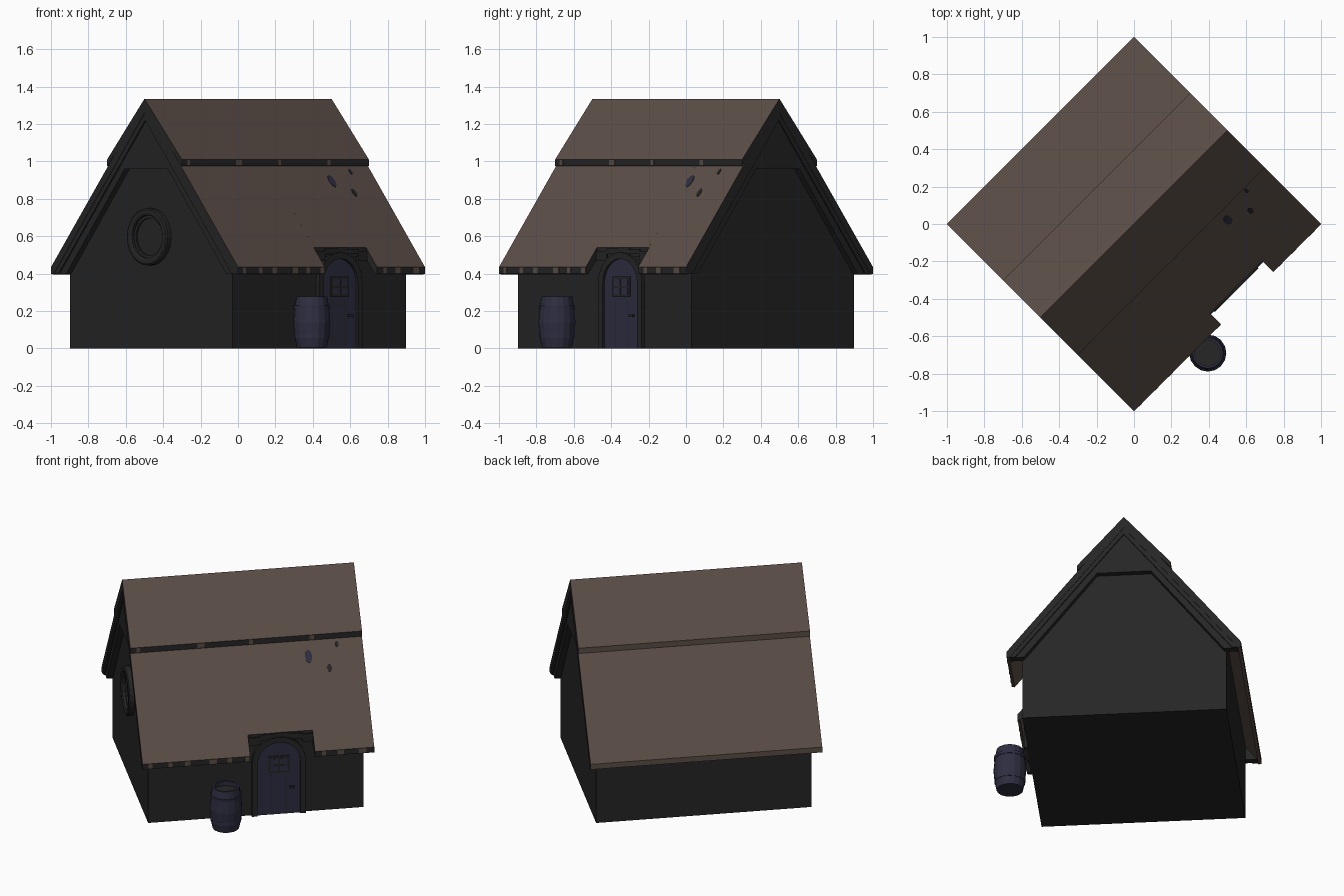
import bpy, bmesh, math, random
from mathutils import Matrix, Vector

if "Cube" in bpy.data.objects:
    bpy.data.objects.remove(bpy.data.objects["Cube"])
random.seed(4)
TURN = math.radians(45)  # the cottage stands diagonally


def material(name, r, g, b):
    m = bpy.data.materials.new(name)
    m.use_nodes = True
    m.diffuse_color = (r, g, b, 1)
    node = next(n for n in m.node_tree.nodes if n.type == "BSDF_PRINCIPLED")
    node.inputs["Base Color"].default_value = (r, g, b, 1)
    return m


DARK = material("charcoal", 0.019, 0.019, 0.019)
BROWN = material("roof_brown", 0.105, 0.075, 0.062)
NAVY = material("navy_wood", 0.027, 0.027, 0.053)


def finish(name, bm, mats, rule=None):
    bmesh.ops.recalc_face_normals(bm, faces=bm.faces[:])
    bm.normal_update()
    for f in bm.faces:
        f.material_index = rule(f) if rule else 0
    me = bpy.data.meshes.new(name)
    bm.to_mesh(me)
    bm.free()
    for m in mats:
        me.materials.append(m)
    ob = bpy.data.objects.new(name, me)
    ob.rotation_euler.z = TURN
    bpy.context.collection.objects.link(ob)
    return ob


def prism(name, pts, a, b, axis, mats, rule=None):
    """Extrude an outline from a to b, along the ridge (X) or towards the back (Y)."""
    bm = bmesh.new()
    place = (lambda p, d: (d, p[0], p[1])) if axis == "X" else (lambda p, d: (p[0], d, p[1]))
    face = bm.faces.new([bm.verts.new(place(p, a)) for p in pts])
    new = bmesh.ops.extrude_face_region(bm, geom=[face])["geom"]
    shift = Vector(place((0, 0), b - a))
    bmesh.ops.translate(bm, verts=[v for v in new if isinstance(v, bmesh.types.BMVert)], vec=shift)
    return finish(name, bm, mats, rule)


def box(name, x0, x1, y0, y1, z0, z1, mat):
    return prism(name, [(x0, z0), (x1, z0), (x1, z1), (x0, z1)], y0, y1, "Y", [mat])


def lathe(name, profile, segs, matrix, mats, rule=None, closed=False):
    bm = bmesh.new()
    vs = [bm.verts.new((r, 0, h)) for r, h in profile]
    edges = [bm.edges.new(e) for e in zip(vs, vs[1:])]
    if closed:
        edges.append(bm.edges.new((vs[-1], vs[0])))
    bmesh.ops.spin(bm, geom=vs + edges, axis=(0, 0, 1), cent=(0, 0, 0),
                   angle=math.tau, steps=segs, use_duplicate=False)
    bmesh.ops.remove_doubles(bm, verts=bm.verts[:], dist=0.0005)
    bm.transform(matrix)
    return finish(name, bm, mats, rule)


def mirrored(half):
    return half + [(-y, z) for y, z in reversed(half) if y > 0]


# Walls
W, L = 0.615, 0.657
prism("walls", mirrored([(0, 1.27), (W, 0.5), (W, 0)]), -L, L, "X", [DARK])

# Roof: two overlapping tiers, dark on gable ends and front edges
R = 0.707


def roof_rule(f):
    n = f.normal
    return 1 if abs(n.x) > 0.9 or n.y < -0.95 else 0


def slope(name, pts, side, a, b):
    prism(name, [(side * y, z) for y, z in pts], a, b, "X", [BROWN, DARK], roof_rule)


upper = [(0, 1.335), (0.283, 1.01), (0.283, 0.975), (0, 1.29)]
lower = [(0, 1.32), (R, 0.435), (R, 0.4), (0.69, 0.395), (0, 1.26)]
notched = [(0, 1.32), (0.624, 0.539), (0.624, 0.49), (0, 1.26)]
N0, N1 = -0.05, 0.345  # gap in the eave above the door
slope("roof_upper_front", upper, -1, -R, R)
slope("roof_upper_back", upper, 1, -R, R)
slope("roof_lower_back", lower, 1, -R, R)
slope("roof_lower_front_left", lower, -1, -R, N0)
slope("roof_lower_front_right", lower, -1, N1, R)
slope("roof_lower_front_middle", notched, -1, N0, N1)

# Worn brown chips along the dark front eave and tier step
for i in range(12):
    x = -0.68 + i * 0.115 + random.uniform(0, 0.04)
    w = random.uniform(0.02, 0.05)
    if x + w < N0 or N1 < x < 0.65:
        box("eave_chip", x, x + w, -R - 0.002, -R, 0.402, 0.434, BROWN)
    if i % 3 == 0:
        box("step_chip", x, x + w, -0.285, -0.283, 0.98, 1.008, BROWN)

# Small patches on the front slope: x, y, size, material
for x, y, s, m in [(0.37, -0.34, 0.028, NAVY), (0.4, -0.25, 0.016, DARK),
                   (0.49, -0.39, 0.018, DARK), (0.55, -0.3, 0.013, DARK)]:
    tilt = math.atan2(1.32 - 0.435, R)
    z = 1.32 - (1.32 - 0.435) / R * -y
    mat = Matrix.Translation((x, y, z)) @ Matrix.Rotation(tilt, 4, "X") @ Matrix.Diagonal((0.8, 1.5, 1, 1))
    lathe("roof_patch", [(0, 0.003), (s, 0.003), (s, -0.003), (0, -0.003)], 8, mat, [m])

# Gable boards with a collar filling the peak, and a narrow outer trim
board = mirrored([(0, 1.27), (0.69, 0.4), (0.604, 0.4), (0.163, 0.96)])
trim = mirrored([(0, 1.27), (0.69, 0.4), (0.655, 0.4)])
trim.insert(3, (0.0, 1.22))
for s in (-1, 1):
    prism("gable_board", board, s * 0.65, s * 0.694, "X", [DARK])
    prism("gable_trim", trim, s * 0.65, s * 0.703, "X", [DARK])

# Round gable window
side = Matrix.Translation((-L, 0, 0.597)) @ Matrix.Rotation(-math.pi / 2, 4, "Y")
lathe("window_ring", [(0.115, -0.01), (0.115, 0.03), (0.125, 0.036), (0.145, 0.036), (0.153, 0.03), (0.153, -0.01)],
      24, side, [DARK], closed=True)
lathe("window_pane", [(0, 0.004), (0.118, 0.004), (0.118, -0.01), (0, -0.01)], 24, side, [DARK])
lathe("window_inner_ring", [(0.1, 0), (0.1, 0.014), (0.116, 0.014), (0.116, 0)], 24, side, [DARK], closed=True)

# Arched door
C, SPRING = 0.138, 0.35


def arch(r):
    top = [(C + r * math.cos(math.pi * i / 12), SPRING + r * math.sin(math.pi * i / 12)) for i in range(13)]
    return [(C + r, 0)] + top + [(C - r, 0)]


prism("door", arch(0.132), -0.624, -0.6, "Y", [NAVY])
prism("door_frame", arch(0.165) + arch(0.13)[::-1], -0.638, -0.6, "Y", [DARK])
for s in (-1, 1):
    box("plank_groove", C + s * 0.045 - 0.002, C + s * 0.045 + 0.002, -0.625, -0.62, 0, 0.26, DARK)
box("door_window", 0.075, 0.205, -0.63, -0.62, 0.275, 0.385, DARK)
for x in (0.088, 0.145):
    for z in (0.288, 0.335):
        box("door_pane", x, x + 0.046, -0.632, -0.629, z, z + 0.036, NAVY)
box("door_handle", 0.205, 0.235, -0.638, -0.62, 0.168, 0.182, DARK)
# Lintel blocks above the arch
for x0, x1, z1 in [(N0, 0.03, 0.52), (0.03, 0.12, 0.535), (0.12, 0.2, 0.54), (0.2, 0.28, 0.53), (0.28, N1, 0.52)]:
    box("lintel_block", x0, x1, -0.632, -0.6, 0.47 if abs((x0 + x1) / 2 - C) > 0.12 else 0.505, z1, DARK)

# Barrel with hoops and a sunken dark lid
stand = Matrix.Translation((-0.209, -0.767, 0))
lathe("barrel", [(0, 0.005), (0.08, 0.005), (0.092, 0.06), (0.099, 0.14), (0.092, 0.22), (0.082, 0.277),
                 (0.07, 0.277), (0.07, 0.25), (0, 0.25)], 16, stand, [NAVY, DARK],
      lambda f: int(f.normal.z > 0.9 and f.calc_center_median().z < 0.27))
for z, r in ((0.055, 0.091), (0.21, 0.0935)):
    lathe("barrel_hoop", [(r - 0.01, z), (r + 0.003, z), (r + 0.003, z + 0.02), (r - 0.01, z + 0.02)],
          16, stand, [NAVY], closed=True)
